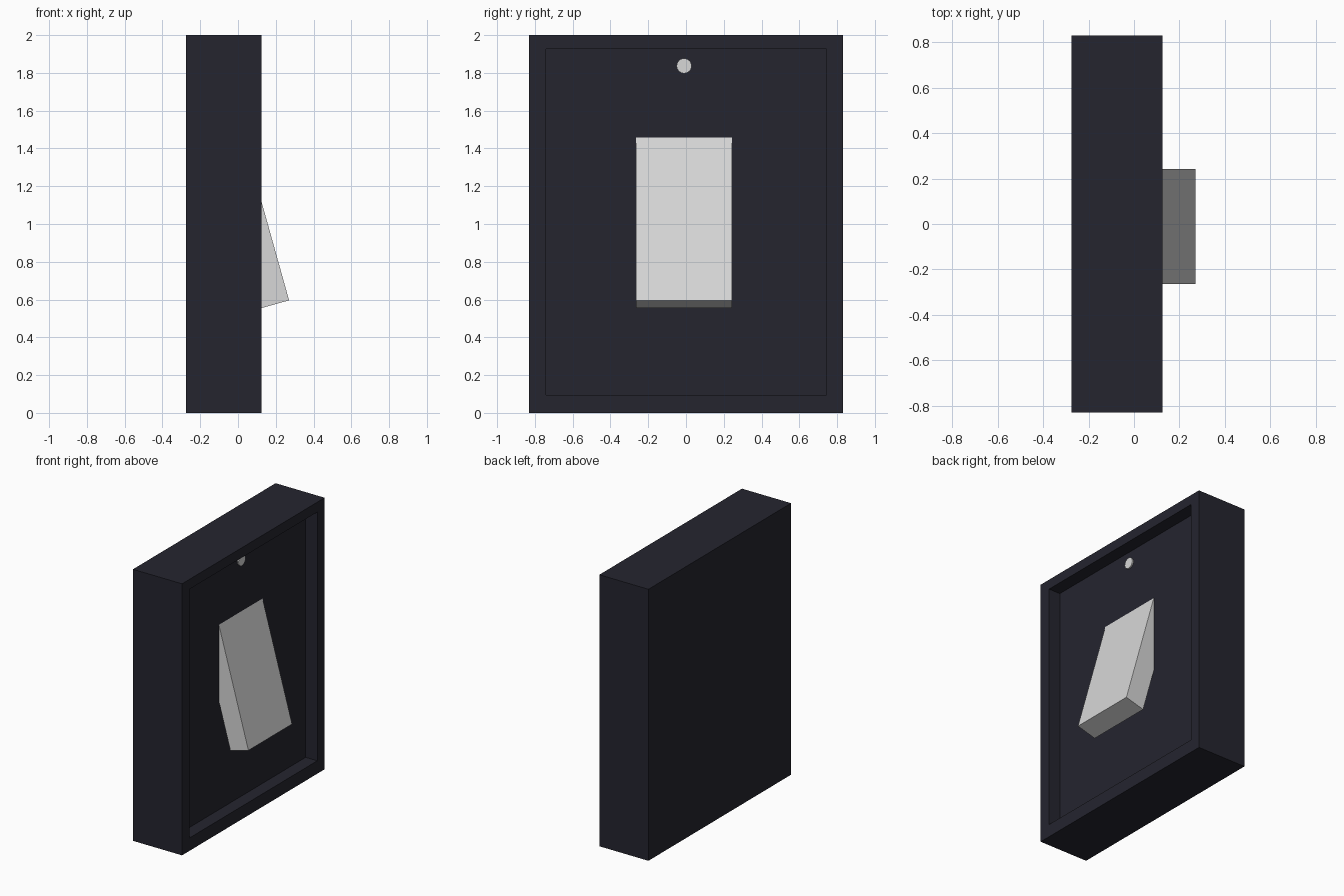
import bpy, bmesh, math
from mathutils import Matrix, Vector

if "Cube" in bpy.data.objects:
    bpy.data.objects.remove(bpy.data.objects["Cube"])


def material(name, rgb):
    m = bpy.data.materials.new(name)
    m.diffuse_color = (*rgb, 1.0)
    m.use_nodes = True
    m.node_tree.nodes["Principled BSDF"].inputs["Base Color"].default_value = m.diffuse_color
    return m


DARK = material("dark slate", (0.018, 0.018, 0.028))
LIGHT = material("light grey", (0.68, 0.68, 0.68))

PANEL_X = 0.03           # depth of the recessed panel
FRONT_X = 0.125          # front rim of the housing


def finish(bm, name, mat):
    bmesh.ops.recalc_face_normals(bm, faces=bm.faces)
    mesh = bpy.data.meshes.new(name)
    bm.to_mesh(mesh)
    bm.free()
    mesh.materials.append(mat)
    ob = bpy.data.objects.new(name, mesh)
    bpy.context.collection.objects.link(ob)
    return ob


def box(lo, hi):
    bm = bmesh.new()
    lo, hi = Vector(lo), Vector(hi)
    size = hi - lo
    bmesh.ops.create_cube(bm, size=1, matrix=Matrix.Translation((lo + hi) / 2) @ Matrix.Diagonal((*size, 1)))
    return bm


# Housing: solid block with a rim around a recessed panel
bm = box((-0.275, -0.83, 0), (FRONT_X, 0.83, 2))
face = max(bm.faces, key=lambda f: f.calc_center_median().x)
bmesh.ops.inset_individual(bm, faces=[face], thickness=0.08)
for v in face.verts:
    v.co.y = 0.745 if v.co.y > 0 else -0.742
    v.co.z = 1.927 if v.co.z > 1 else 0.095
walls = bmesh.ops.extrude_discrete_faces(bm, faces=[face])
for v in walls["faces"][0].verts:
    v.co.x = PANEL_X
finish(bm, "housing", DARK)

# Rocker: tilted block whose upper end sinks into the panel
bm = box((0, -0.265, 0), (0.152, 0.243, 1.0))
tilt = Matrix.Rotation(math.radians(-15.6), 4, 'Y')
bm.transform(Matrix.Translation((0.124, 0, 0.555)) @ tilt)
finish(bm, "rocker", LIGHT)

# Indicator: small round disc above the rocker
bm = bmesh.new()
bmesh.ops.create_cone(bm, cap_ends=True, segments=16, radius1=0.04, radius2=0.04, depth=0.02,
                      matrix=Matrix.Translation((PANEL_X, -0.01, 1.837)) @ Matrix.Rotation(math.pi / 2, 4, 'Y'))
finish(bm, "indicator", LIGHT)
